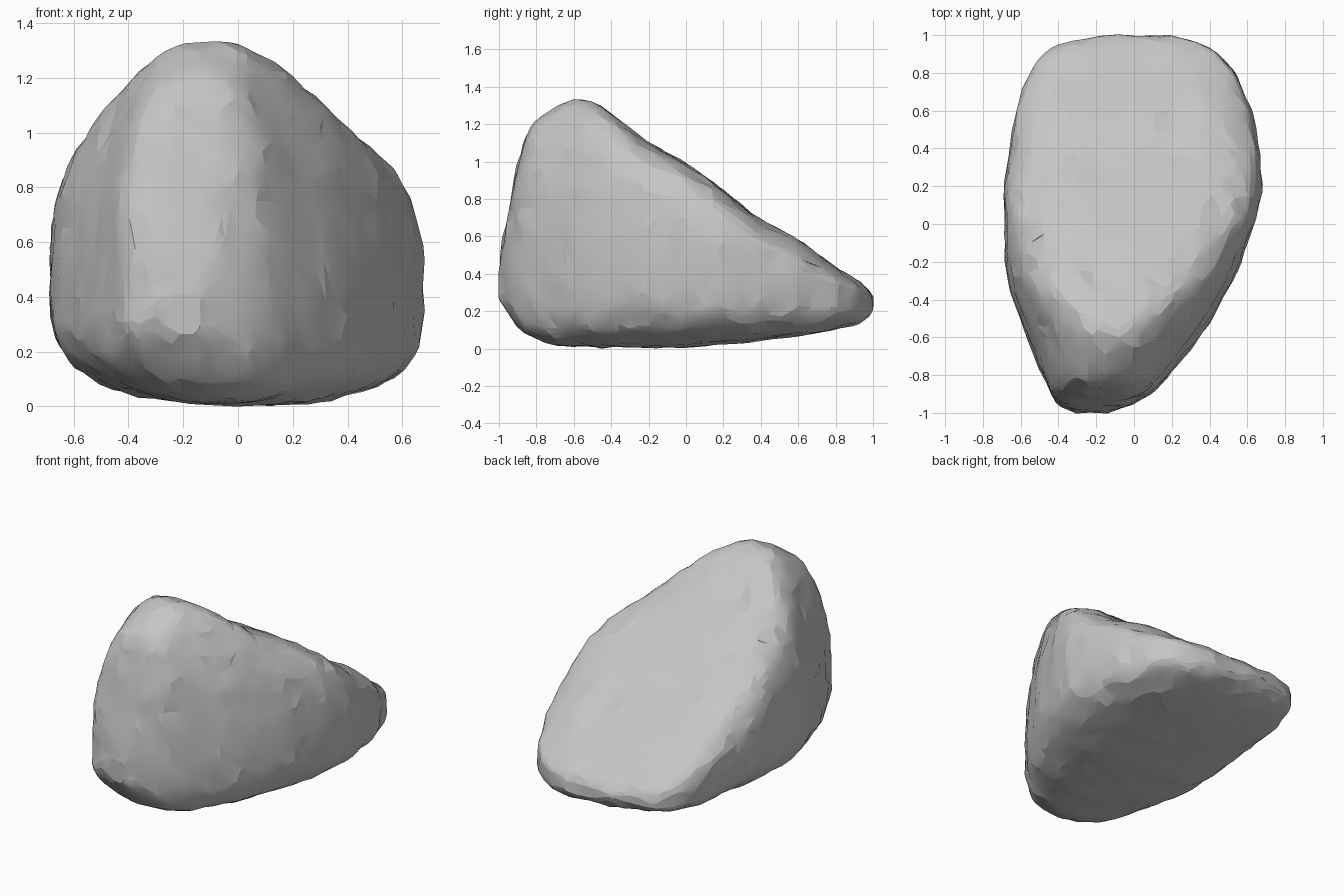
import bpy, bmesh, math
from mathutils import Vector, noise

old = bpy.data.objects.get("Cube")
if old:
    bpy.data.objects.remove(old, do_unlink=True)

# Outline stations along the boulder:
# y, x min, x max, underside z, top z, widest z, narrowing towards the top
STATIONS = [
    (-1, -.3, -.14, .26, .4, .33, 0),
    (-.96, -.4, -.02, .19, .7, .35, .05),
    (-.9, -.45, .09, .11, .98, .4, .1),
    (-.84, -.47, .15, .06, 1.19, .42, .17),
    (-.7, -.53, .27, .01, 1.29, .44, .25),
    (-.58, -.58, .37, .01, 1.35, .45, .27),
    (-.46, -.62, .44, 0, 1.31, .45, .2),
    (-.35, -.66, .5, 0, 1.23, .46, .14),
    (-.24, -.69, .56, 0, 1.12, .47, .1),
    (0, -.69, .64, 0, 1, .48, .03),
    (.2, -.69, .69, .02, .85, .46, .03),
    (.4, -.66, .67, .04, .69, .4, .04),
    (.6, -.63, .63, .06, .59, .34, .04),
    (.8, -.56, .54, .1, .43, .27, 0),
    (.92, -.46, .43, .13, .36, .25, 0),
    (.98, -.3, .3, .17, .31, .24, 0),
    (1, -.14, .2, .2, .27, .24, 0),
]
RINGS = 90
SIDES = 96


def station(y):
    """Blend the two stations on either side of y."""
    for a, b in zip(STATIONS, STATIONS[1:]):
        if y <= b[0]:
            t = (y - a[0]) / (b[0] - a[0])
            return [p + (q - p) * t for p, q in zip(a, b)]
    return list(STATIONS[-1])


def signed_power(value, exponent):
    return math.copysign(abs(value) ** exponent, value)


def section_point(y, angle):
    """Point on the rounded, tapering cross-section at y."""
    _, left, right, low, high, wide, taper = station(y)
    upper = math.sin(angle) > 0
    roundness = .46 + 1.1 * taper if upper else .57
    across = signed_power(math.cos(angle), roundness)
    up = signed_power(math.sin(angle), roundness)
    half = (right - left) / 2
    if upper:
        half *= 1 - taper * up ** 1.3
        z = wide + (high - wide) * up
    else:
        # the right-hand underside lifts off the ground
        z = wide + (wide - low) * up - .06 * up * max(-across, 0)
    return Vector(((left + right) / 2 + half * across, y, z))


def dent(p, x, y, width, length, depth):
    """Shallow elongated hollow in the sloping upper face."""
    d = ((p.x - x) / width) ** 2 + ((p.y - y) / length) ** 2
    return -depth * math.exp(-d) if p.z > .3 else 0


# Boulder body lofted from the stations
bm = bmesh.new()
loops = []
for i in range(RINGS + 1):
    y = -math.cos(math.pi * i / RINGS)
    loops.append([bm.verts.new(section_point(y, math.tau * k / SIDES))
                  for k in range(SIDES)])
for a, b in zip(loops, loops[1:]):
    for k in range(SIDES):
        n = (k + 1) % SIDES
        bm.faces.new((a[k], a[n], b[n], b[k]))
bm.faces.new(loops[0][::-1])
bm.faces.new(loops[-1])
bmesh.ops.recalc_face_normals(bm, faces=bm.faces)

# Soften the station creases, then roughen the surface
for _ in range(9):
    bmesh.ops.smooth_vert(bm, verts=bm.verts, factor=.5,
                          use_axis_x=True, use_axis_y=True, use_axis_z=True)
bm.normal_update()
moves = []
for v in bm.verts:
    p = v.co
    rough = .006 * noise.noise(p * 3.5) + .012 * noise.noise(p * 10)
    rough += dent(p, .22, .6, .05, .16, .025) + dent(p, -.02, .3, .2, .4, .01)
    rough += dent(p, -.22, -.25, .05, .15, .015)
    moves.append(v.normal * rough)
for v, move in zip(bm.verts, moves):
    v.co += move
bmesh.ops.triangulate(bm, faces=bm.faces)

# Stand it on the ground
base = min(v.co.z for v in bm.verts)
bmesh.ops.translate(bm, verts=bm.verts, vec=(0, 0, -base))

mesh = bpy.data.meshes.new("boulder")
bm.to_mesh(mesh)
bm.free()
boulder = bpy.data.objects.new("boulder", mesh)
bpy.context.collection.objects.link(boulder)

# Irregular facets
facets = boulder.modifiers.new("facets", "DECIMATE")
facets.ratio = .17

# Stone colour
stone = bpy.data.materials.new("grey stone")
stone.use_nodes = True
colour = (.56, .56, .56, 1)
stone.diffuse_color = colour
stone.node_tree.nodes["Principled BSDF"].inputs["Base Color"].default_value = colour
mesh.materials.append(stone)

bpy.context.view_layer.objects.active = boulder
boulder.select_set(True)
bpy.ops.object.modifier_apply(modifier="facets")
bpy.ops.object.shade_smooth_by_angle(angle=math.radians(12))
